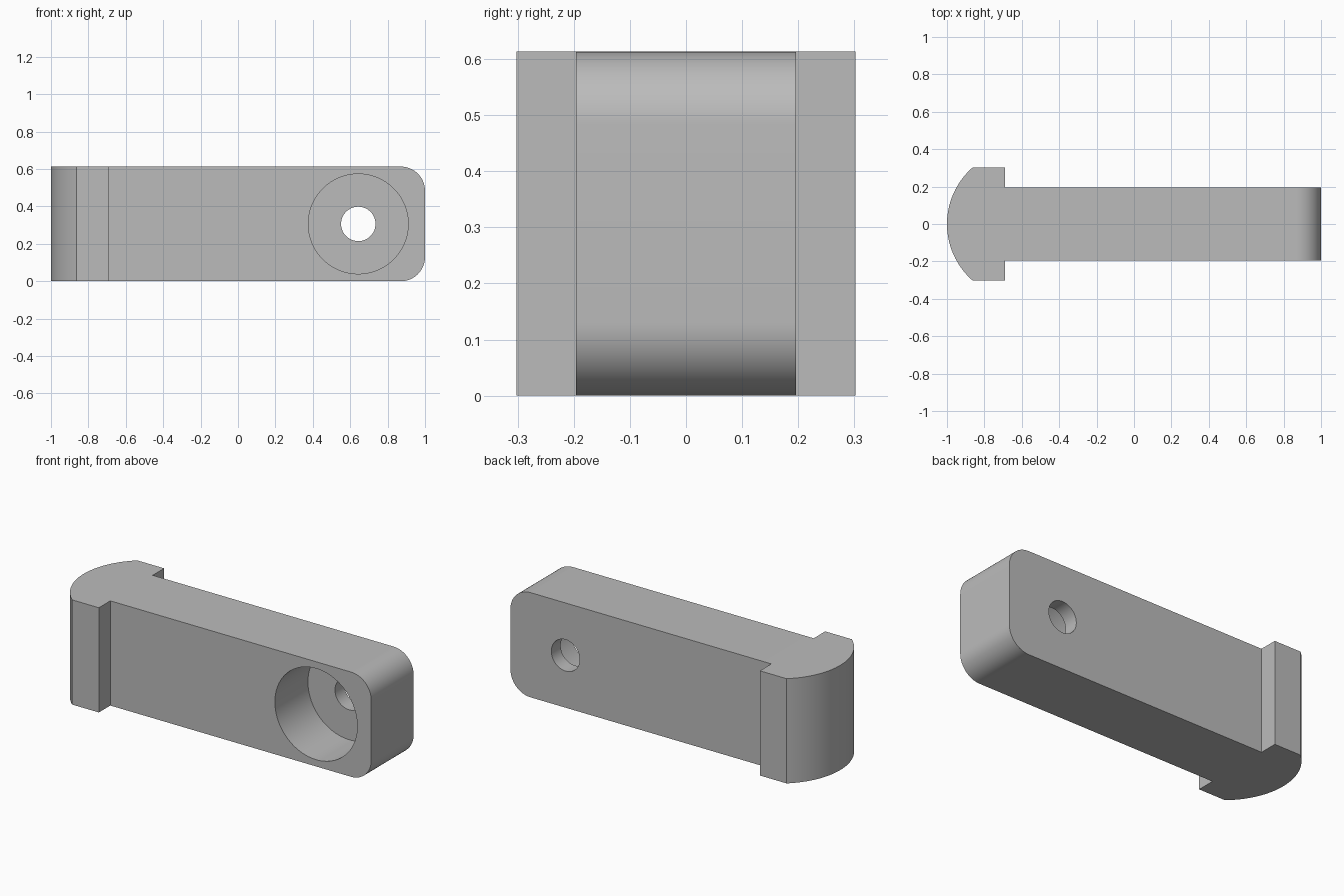
import bpy, bmesh, math
from mathutils import Matrix

if "Cube" in bpy.data.objects:
    bpy.data.objects.remove(bpy.data.objects["Cube"], do_unlink=True)

HEIGHT = 0.613
HALF_BAR, HALF_HEAD = 0.196, 0.302
SHOULDER_X, ARC_X = -0.69, -0.863
HOLE_X, HOLE_Z = 0.643, HEIGHT / 2

grey = bpy.data.materials.new("plain grey")
grey.use_nodes = True
colour = (0.5, 0.5, 0.5, 1)
grey.diffuse_color = colour
grey.node_tree.nodes["Principled BSDF"].inputs["Base Color"].default_value = colour


def add_object(name, bm):
    mesh = bpy.data.meshes.new(name)
    bm.to_mesh(mesh)
    bm.free()
    obj = bpy.data.objects.new(name, mesh)
    bpy.context.collection.objects.link(obj)
    mesh.materials.append(grey)
    return obj


def cylinder_cutter(name, radius, y0, y1):
    bm = bmesh.new()
    place = Matrix.Translation((HOLE_X, (y0 + y1) / 2, HOLE_Z)) @ Matrix.Rotation(math.pi / 2, 4, 'X')
    bmesh.ops.create_cone(bm, cap_ends=True, segments=96, radius1=radius,
                          radius2=radius, depth=y1 - y0, matrix=place)
    obj = add_object(name, bm)
    obj.hide_render = True
    return obj


# Plan outline: straight bar, square shoulders and a domed head
sagitta = ARC_X + 1
radius = (HALF_HEAD ** 2 + sagitta ** 2) / (2 * sagitta)
sweep = math.asin(HALF_HEAD / radius)
outline = [(1, -HALF_BAR), (1, HALF_BAR), (SHOULDER_X, HALF_BAR), (SHOULDER_X, HALF_HEAD)]
steps = 32
for i in range(steps + 1):
    a = sweep * (1 - 2 * i / steps)
    outline.append((radius - 1 - radius * math.cos(a), radius * math.sin(a)))
outline += [(SHOULDER_X, -HALF_HEAD), (SHOULDER_X, -HALF_BAR)]

bm = bmesh.new()
base = bm.faces.new([bm.verts.new((x, y, 0)) for x, y in outline])
top = bmesh.ops.extrude_face_region(bm, geom=[base])["geom"]
bmesh.ops.translate(bm, vec=(0, 0, HEIGHT),
                    verts=[g for g in top if isinstance(g, bmesh.types.BMVert)])

# Rounded upper and lower corners at the free end of the bar
corners = [e for e in bm.edges
           if all(v.co.x > 0.99 for v in e.verts)
           and abs(e.verts[0].co.z - e.verts[1].co.z) < 0.01]
bmesh.ops.bevel(bm, geom=corners, offset=0.13, segments=16, profile=0.5, affect='EDGES')
bmesh.ops.recalc_face_normals(bm, faces=bm.faces[:])
latch = add_object("latch_bar", bm)

# Wide blind recess from the front, then a narrow through hole
bpy.context.view_layer.objects.active = latch
latch.select_set(True)
for cutter in (cylinder_cutter("recess_cutter", 0.267, -0.4, 0.11),
               cylinder_cutter("hole_cutter", 0.092, -0.5, 0.4)):
    cut = latch.modifiers.new("cut", 'BOOLEAN')
    cut.operation, cut.solver, cut.object = 'DIFFERENCE', 'EXACT', cutter
    bpy.ops.object.modifier_apply(modifier=cut.name)
    bpy.data.objects.remove(cutter, do_unlink=True)

bpy.ops.object.shade_smooth_by_angle(angle=math.radians(20))
